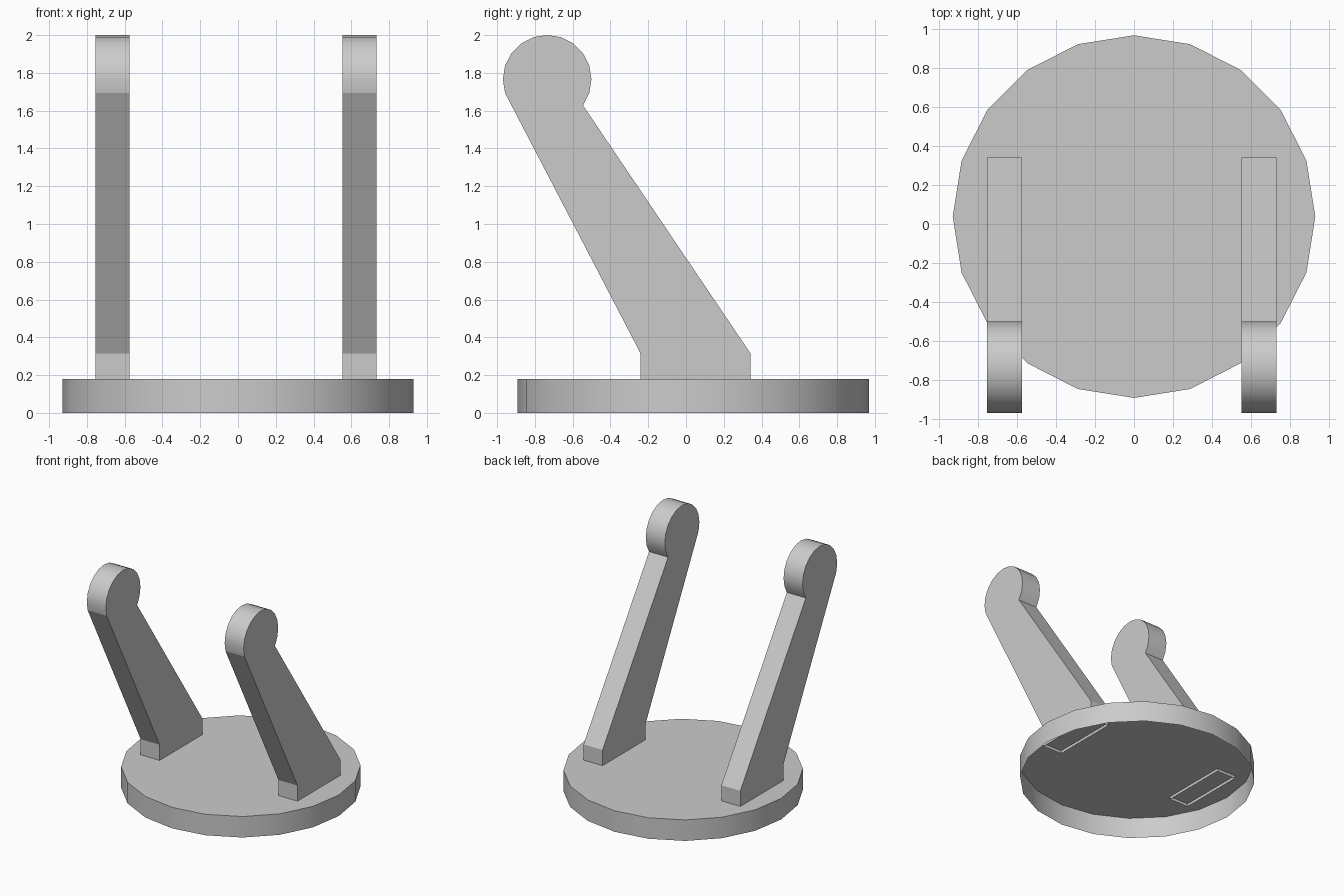
import bpy, bmesh
from math import sin, cos, radians

if "Cube" in bpy.data.objects:
    bpy.data.objects.remove(bpy.data.objects["Cube"])

PLATE_TOP = 0.18
FOOT_Y0, FOOT_Y1 = -0.24, 0.342   # arm foot, front and back
FOOT_Z0, FOOT_Z1 = 0.155, 0.314   # foot pokes slightly through the plate
HEAD_Y, HEAD_Z, HEAD_R = -0.735, 1.766, 0.2345
ARM_W = 0.18


def finish(name, bm, open_z):
    """Orient normals, open the underside at open_z and make the object."""
    bm.normal_update()
    bmesh.ops.recalc_face_normals(bm, faces=bm.faces)
    under = [f for f in bm.faces if all(abs(v.co.z - open_z) < 1e-4 for v in f.verts)]
    bmesh.ops.delete(bm, geom=under, context='FACES_ONLY')
    me = bpy.data.meshes.new(name)
    bm.to_mesh(me)
    bm.free()
    ob = bpy.data.objects.new(name, me)
    bpy.context.collection.objects.link(ob)
    return ob


# round base plate: 20-sided cap with an open underside
bm = bmesh.new()
bmesh.ops.create_cone(bm, cap_ends=True, segments=20, radius1=0.93, radius2=0.93,
                      depth=PLATE_TOP)
bmesh.ops.translate(bm, verts=bm.verts, vec=(0, 0.038, PLATE_TOP / 2))
base = finish("base_plate", bm, 0)
base.select_set(True)
bpy.context.view_layer.objects.active = base
bpy.ops.object.shade_smooth_by_angle(angle=radians(25))

# arm outline (y, z): block foot, tapered bar, round head
head = [(HEAD_Y + HEAD_R * cos(radians(a)), HEAD_Z + HEAD_R * sin(radians(a)))
        for a in range(-36, 199, 18)]
outline = [(FOOT_Y0, FOOT_Z0), (FOOT_Y1, FOOT_Z0), (FOOT_Y1, FOOT_Z1)] + head
outline.append((FOOT_Y0, FOOT_Z1))

# two arms, extruded along x, with an open foot
for side, cx in (("left", -0.665), ("right", 0.642)):
    bm = bmesh.new()
    face = bm.faces.new([bm.verts.new((cx - ARM_W / 2, y, z)) for y, z in outline])
    new = bmesh.ops.extrude_face_region(bm, geom=[face], use_keep_orig=True)
    for g in new['geom']:
        if isinstance(g, bmesh.types.BMVert):
            g.co.x += ARM_W
    # only the rim of the head is smooth
    for f in bm.faces:
        f.smooth = len(f.verts) == 4 and all(v.co.z > 1.5 for v in f.verts)
    finish(side + "_arm", bm, FOOT_Z0)
